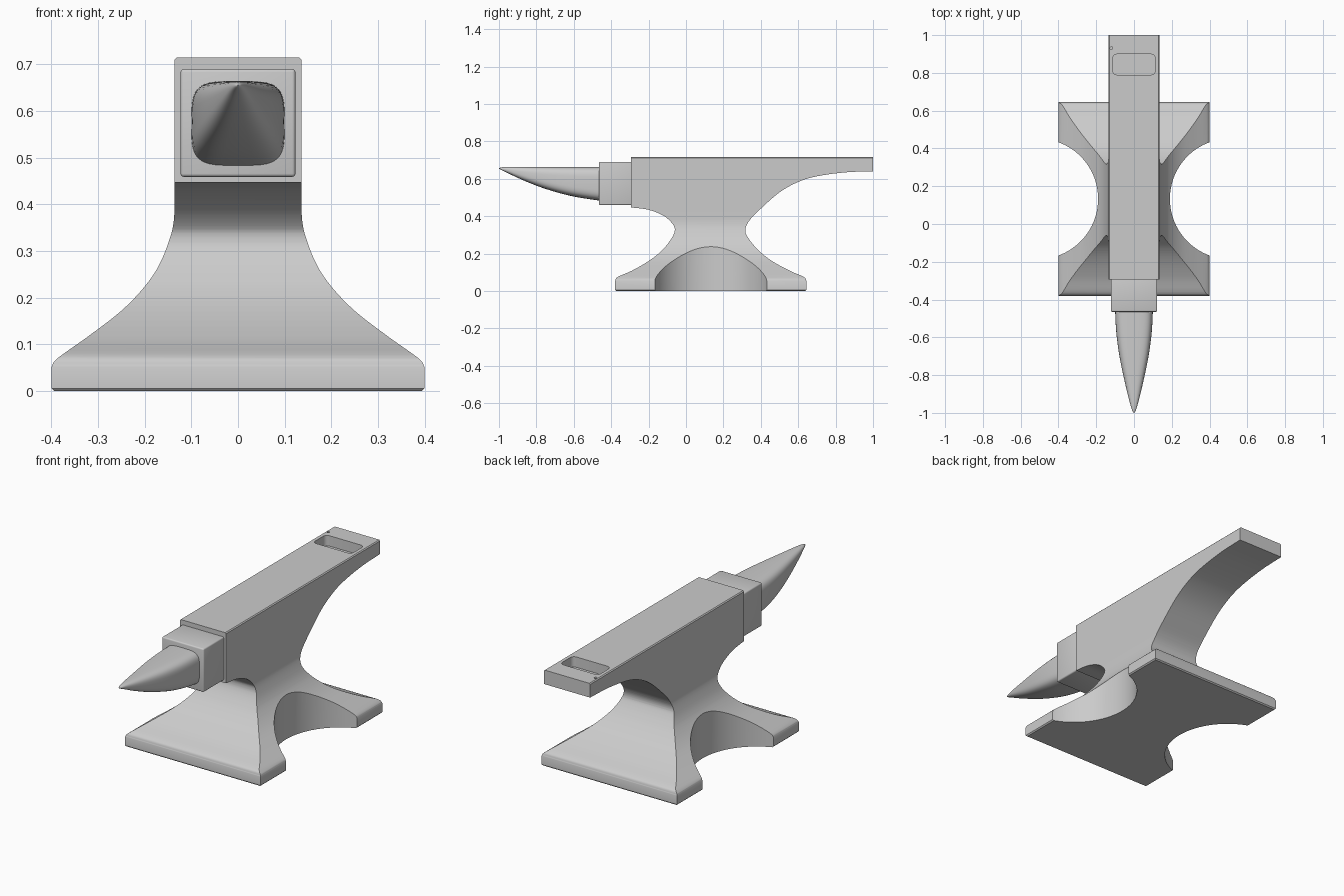
import bpy, bmesh
from math import sin, cos, pi
from mathutils import Vector

if "Cube" in bpy.data.objects:
    bpy.data.objects.remove(bpy.data.objects["Cube"])


def finish(name, bm):
    bmesh.ops.recalc_face_normals(bm, faces=bm.faces)
    me = bpy.data.meshes.new(name)
    bm.to_mesh(me)
    bm.free()
    ob = bpy.data.objects.new(name, me)
    bpy.context.collection.objects.link(ob)
    return ob


def select(ob):
    bpy.ops.object.select_all(action='DESELECT')
    ob.select_set(True)
    bpy.context.view_layer.objects.active = ob


def smooth(ob):
    select(ob)
    bpy.ops.object.shade_smooth_by_angle(angle=0.6)


def spline(pts, n=5):
    """Smooth curve through the points."""
    p = [Vector(q) for q in pts]
    p = [2 * p[0] - p[1]] + p + [2 * p[-1] - p[-2]]
    out = []
    for a, b, c, d in zip(p, p[1:], p[2:], p[3:]):
        for i in range(n):
            t = i / n
            out.append(0.5 * (2 * b + (c - a) * t + (2 * a - 5 * b + 4 * c - d) * t**2
                              + (3 * b - a - 3 * c + d) * t**3))
    return out + [p[-2]]


def prism(name, pts, axis, lo, hi):
    """Extrude a 2D outline along an axis."""
    def place(p, h):
        v = list(p)
        v.insert(axis, h)
        return v
    bm = bmesh.new()
    a = [bm.verts.new(place(p, lo)) for p in pts]
    b = [bm.verts.new(place(p, hi)) for p in pts]
    bm.faces.new(a)
    bm.faces.new(b[::-1])
    for i in range(len(pts)):
        j = (i + 1) % len(pts)
        bm.faces.new((a[i], a[j], b[j], b[i]))
    return finish(name, bm)


def boolean(ob, cutter, op='DIFFERENCE'):
    m = ob.modifiers.new(op, 'BOOLEAN')
    m.object, m.operation, m.solver = cutter, op, 'EXACT'
    cutter.hide_render = True
    select(ob)
    bpy.ops.object.modifier_apply(modifier=m.name)
    bpy.data.objects.remove(cutter)


def circle(cx, cy, r, n):
    return [(cx + r * cos(2 * pi * i / n), cy + r * sin(2 * pi * i / n)) for i in range(n)]


# Body: side outline (y, z) with throat, waist, foot and heel
throat = spline([(-.295, .447), (-.2, .434), (-.12, .402), (-.073, .36), (-.06, .325), (-.078, .28),
                 (-.13, .215), (-.2, .16), (-.29, .108), (-.365, .075), (-.38, .052)])
heel = spline([(.645, .052), (.63, .075), (.555, .108), (.46, .16), (.39, .215), (.335, .28),
               (.317, .325), (.34, .378), (.4, .44), (.5, .527), (.6, .583), (.7, .613),
               (.85, .634), (1, .64)])
side = [(-.295, .715)] + throat + [(-.38, .006), (-.374, 0), (.639, 0), (.645, .006)] + heel + [(1, .715)]
body = prism("anvil_body", side, 0, -.5, .5)

# Front outline (x, z) trims the body to its flared width
flare = spline([(.399, .052), (.387, .07), (.32, .118), (.25, .172), (.2, .224), (.168, .272),
                (.145, .33), (.137, .37), (.136, .42)])
half = [(.393, -.1), (.393, 0), (.399, .006)] + flare + [(.136, .71), (.131, .715), (.131, .9)]
front = half + [(-x, z) for x, z in reversed(half)]
boolean(body, prism("front_trim", front, 1, -1.5, 1.5), 'INTERSECT')

# Round notches in both sides of the foot
for s in (-1, 1):
    boolean(body, prism("notch", circle(s * .509, .133, .319, 96), 2, -.2, .4))

# Hardy pocket with rounded corners, and the small round hole
pocket = []
for i, (cx, cy) in enumerate([(.091, .877), (-.091, .877), (-.091, .812), (.091, .812)]):
    pocket += [(cx + .022 * cos((i + k / 5) * pi / 2), cy + .022 * sin((i + k / 5) * pi / 2))
               for k in range(6)]
boolean(body, prism("pocket_cutter", pocket, 2, .66, .8))
boolean(body, prism("hole_cutter", circle(-.12, .931, .007, 16), 2, .66, .8))
smooth(body)

# Step block between the face and the horn
table = prism("step_block", [(-.123, -.465), (.123, -.465), (.123, -.28), (-.123, -.28)], 2, .459, .69)
bv = table.modifiers.new("Bevel", 'BEVEL')
bv.width, bv.segments = .007, 3
select(table)
bpy.ops.object.modifier_apply(modifier=bv.name)
smooth(table)

# Horn: (y, half width, bottom z, top z), squarish at the root and round at the tip
stations = spline([(-.455, .1, .482, .664), (-.53, .097, .493, .664), (-.61, .09, .507, .664),
                   (-.7, .077, .53, .664), (-.8, .057, .563, .664), (-.9, .034, .605, .664),
                   (-.96, .018, .634, .663), (-.99, .008, .648, .66), (-1, .001, .654, .656)], 4)
bm = bmesh.new()
N, rings = 48, []
for y, w, zb, zt in stations:
    e = 2 / (2 + 2 * (w / .1))
    ring = []
    for i in range(N):
        c, s = cos(2 * pi * i / N), sin(2 * pi * i / N)
        px = w * (1 if c > 0 else -1) * abs(c) ** e
        pz = (zt - zb) / 2 * (1 if s > 0 else -1) * abs(s) ** e
        ring.append(bm.verts.new((px, y, (zt + zb) / 2 + pz)))
    rings.append(ring)
for a, b in zip(rings, rings[1:]):
    for i in range(N):
        bm.faces.new((a[i], a[(i + 1) % N], b[(i + 1) % N], b[i]))
bm.faces.new(rings[0])
bm.faces.new(rings[-1])
smooth(finish("horn", bm))
